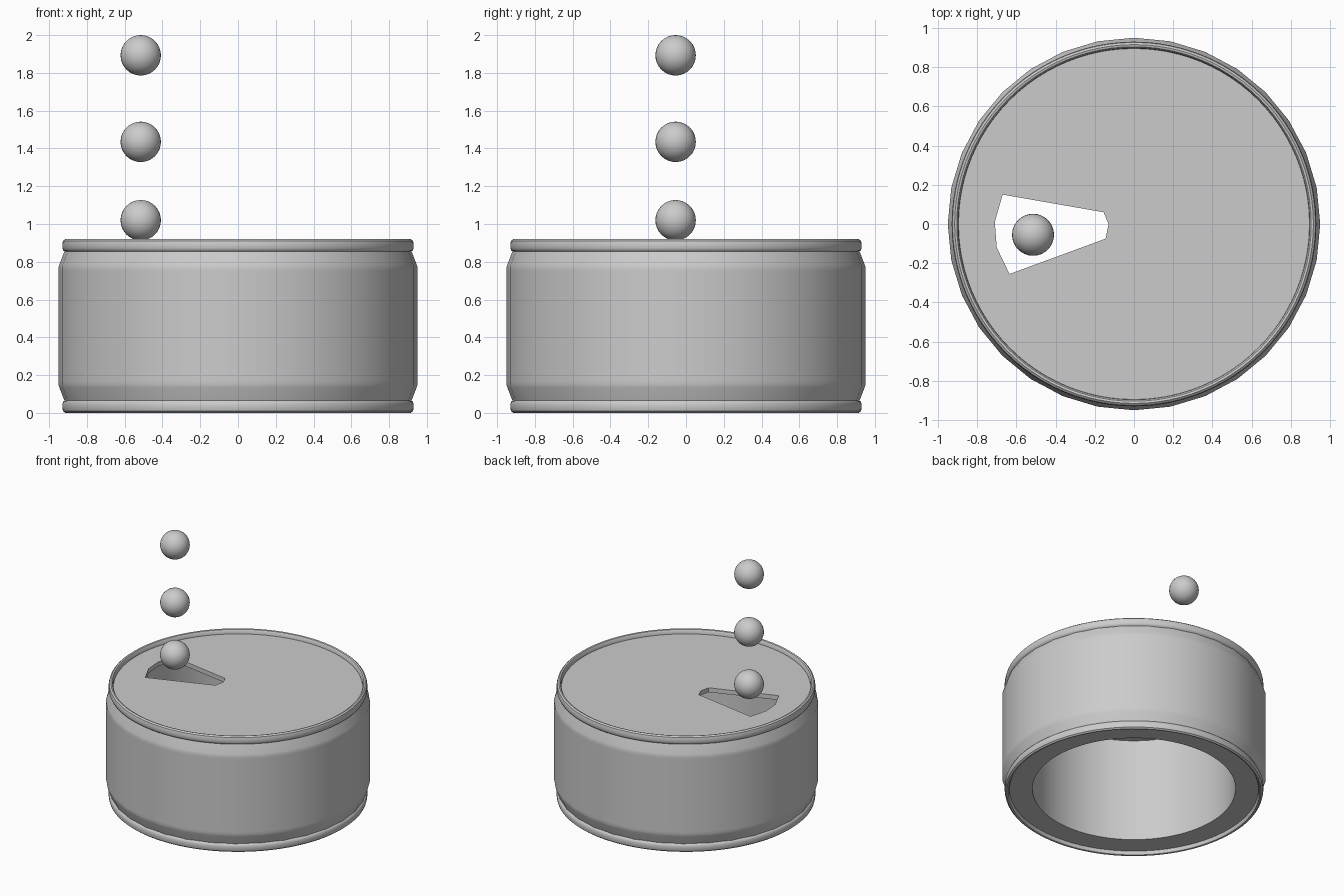
import bpy, bmesh, math

cube = bpy.data.objects.get("Cube")
if cube:
    bpy.data.objects.remove(cube, do_unlink=True)

gray = bpy.data.materials.new("plain gray")
gray.use_nodes = True
gray.diffuse_color = (0.6, 0.6, 0.6, 1)
gray.node_tree.nodes["Principled BSDF"].inputs["Base Color"].default_value = (0.6, 0.6, 0.6, 1)


def add_object(name, bm):
    bmesh.ops.recalc_face_normals(bm, faces=bm.faces)
    mesh = bpy.data.meshes.new(name)
    bm.to_mesh(mesh)
    bm.free()
    obj = bpy.data.objects.new(name, mesh)
    bpy.context.collection.objects.link(obj)
    mesh.materials.append(gray)
    return obj


def smooth(obj, degrees=35):
    bpy.ops.object.select_all(action='DESELECT')
    obj.select_set(True)
    bpy.context.view_layer.objects.active = obj
    bpy.ops.object.shade_smooth_by_angle(angle=math.radians(degrees))


def lathe(name, profile, sides, closed=True):
    """Spin a closed (radius, height) loop about the z axis."""
    bm = bmesh.new()
    verts = [bm.verts.new((r, 0, z)) for r, z in profile]
    pairs = list(zip(verts, verts[1:] + verts[:1]))
    edges = [bm.edges.new(p) for p in (pairs if closed else pairs[:-1])]
    bmesh.ops.spin(bm, geom=verts + edges, cent=(0, 0, 0), axis=(0, 0, 1),
                   angle=math.tau, steps=sides, use_duplicate=False)
    bmesh.ops.remove_doubles(bm, verts=bm.verts, dist=0.0005)
    return add_object(name, bm)


HEIGHT = 0.92

# Outer wall with sloped shoulders, mirrored about mid height
upper = [(0.95, 0.75), (0.95, 0.77), (0.946, 0.785), (0.915, 0.865), (0.9, 0.865)]
lower = [(r, HEIGHT - z) for r, z in reversed(upper)]
smooth(lathe("can_wall", lower + upper, 32))

# Rounded rims at top and bottom
rim = [(0.895, 0.86), (0.915, 0.853), (0.925, 0.86), (0.93, 0.872), (0.93, 0.895),
       (0.926, 0.911), (0.915, 0.92), (0.904, 0.917), (0.897, 0.905), (0.895, 0.885)]
smooth(lathe("top_rim", rim, 96))
smooth(lathe("bottom_rim", [(r, HEIGHT - z) for r, z in rim], 96), 35)

# Lid, thick inner lining and bottom ring in one solid
core = lathe("lid_and_lining", [(0, 0.885), (0.9, 0.885), (0.9, 0.03), (0.73, 0.03),
                                (0.73, 0.85), (0, 0.85)], 96, closed=False)

# Opening cut through the lid
outline = [(-0.67, 0.15), (-0.71, 0.01), (-0.7, -0.12), (-0.635, -0.255),
           (-0.145, -0.075), (-0.13, 0.0), (-0.155, 0.06)]
bm = bmesh.new()
face = bm.faces.new([bm.verts.new((x, y, 0.7)) for x, y in outline])
new = bmesh.ops.extrude_face_region(bm, geom=[face])["geom"]
bmesh.ops.translate(bm, vec=(0, 0, 0.4),
                    verts=[v for v in new if isinstance(v, bmesh.types.BMVert)])
cutter = add_object("opening_cutter", bm)
cutter.hide_render = True
cut = core.modifiers.new("opening", 'BOOLEAN')
cut.operation = 'DIFFERENCE'
cut.solver = 'EXACT'
cut.object = cutter
bpy.context.view_layer.objects.active = core
bpy.ops.object.modifier_apply(modifier=cut.name)
bpy.data.objects.remove(cutter, do_unlink=True)
smooth(core, 30)

# Three balls rising above the opening
for name, z in (("low_ball", 1.02), ("middle_ball", 1.435), ("high_ball", 1.893)):
    bm = bmesh.new()
    bmesh.ops.create_uvsphere(bm, u_segments=32, v_segments=16, radius=0.107)
    ball = add_object(name, bm)
    ball.location = (-0.515, -0.055, z)
    smooth(ball)
